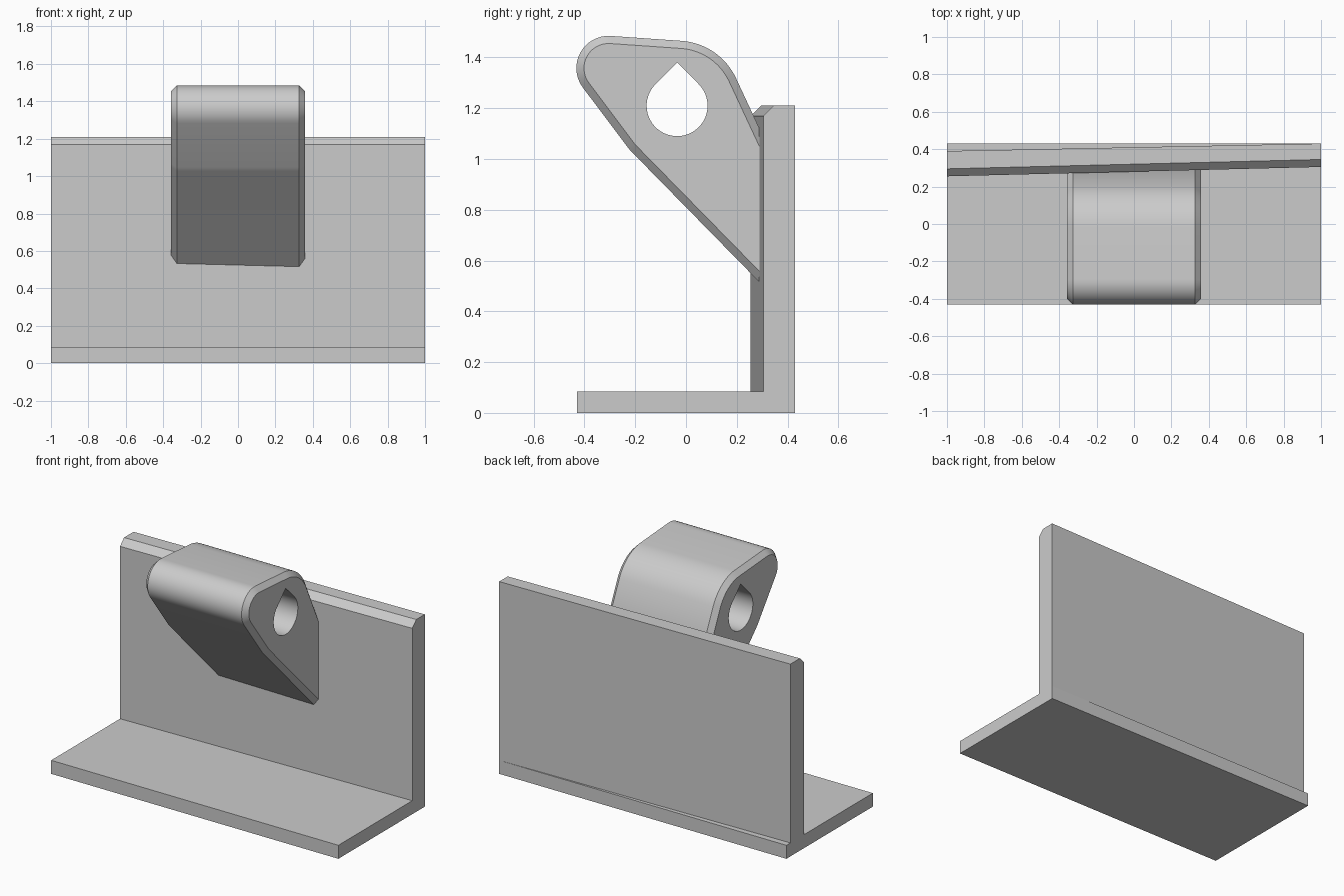
import bpy
import bmesh
from math import cos, sin, radians, sqrt

default = bpy.data.objects.get("Cube")
if default:
    bpy.data.objects.remove(default, do_unlink=True)

grey = bpy.data.materials.new("light grey")
grey.use_nodes = True
colour = (0.6, 0.6, 0.6, 1)
grey.diffuse_color = colour
grey.node_tree.nodes["Principled BSDF"].inputs["Base Color"].default_value = colour


def loft(name, sections):
    """Solid skinned through (x, [(y, z), ...]) sections, capped at both ends."""
    bm = bmesh.new()
    rings = [[bm.verts.new((x, y, z)) for y, z in pts] for x, pts in sections]
    for a, b in zip(rings, rings[1:]):
        for i in range(len(a)):
            j = (i + 1) % len(a)
            bm.faces.new((a[i], a[j], b[j], b[i]))
    bm.faces.new(rings[0])
    bm.faces.new(rings[-1])
    bmesh.ops.recalc_face_normals(bm, faces=bm.faces)
    mesh = bpy.data.meshes.new(name)
    bm.to_mesh(mesh)
    bm.free()
    mesh.materials.append(grey)
    obj = bpy.data.objects.new(name, mesh)
    bpy.context.collection.objects.link(obj)
    return obj


def arc(cy, cz, r, start, end, steps=16):
    angles = [radians(start + (end - start) * i / steps) for i in range(steps + 1)]
    return [(cy + r * cos(a), cz + r * sin(a)) for a in angles]


def wall_section(front, back):
    chamfer = 0.04
    return [(front, BASE_TOP), (back, BASE_TOP), (back, TOP),
            (front + chamfer, TOP), (front, TOP - chamfer)]


# Base plate and slightly skewed upright wall
BASE_TOP, TOP = 0.085, 1.21
plate = [(-0.43, 0), (0.43, 0), (0.43, BASE_TOP), (-0.43, BASE_TOP)]
loft("base_plate", [(-1, plate), (1, plate)])
loft("back_wall", [(-1, wall_section(0.255, 0.39)), (1, wall_section(0.305, 0.43))])

# Lug outline: three tangent arcs joined by straight runs into the wall
HOLE_Y, HOLE_Z = -0.035, 1.21
ROOT_Y = 0.30


def lug_outline(inset):
    pts = arc(HOLE_Y, HOLE_Z, 0.256 - inset, 25, 86)
    pts += arc(-0.305, 1.358, 0.127 - inset, 86, 216.5)
    pts += arc(-0.071, 1.168, 0.2 - inset, 216.5, 225.6, 6)
    y, z = pts[0]
    upper = (ROOT_Y, z - (ROOT_Y - y) / sin(radians(25)) * cos(radians(25)))
    y, z = pts[-1]
    lower = (ROOT_Y, z - (ROOT_Y - y) * 1.02)
    return [upper] + pts + [lower]


BEVEL = 0.03
outer, inner = lug_outline(0), lug_outline(BEVEL)
lug = loft("lug", [(-0.357, inner), (-0.357 + BEVEL, outer),
                   (0.357 - BEVEL, outer), (0.357, inner)])

# Teardrop hole through the lug
radius = 0.12
teardrop = arc(HOLE_Y, HOLE_Z, radius, 135, 405, 40)
teardrop.append((HOLE_Y, HOLE_Z + radius * sqrt(2)))
cutter = loft("hole_cutter", [(-0.5, teardrop), (0.5, teardrop)])
cutter.hide_render = True
cut = lug.modifiers.new("hole", 'BOOLEAN')
cut.operation = 'DIFFERENCE'
cut.solver = 'EXACT'
cut.object = cutter
bpy.ops.object.select_all(action='DESELECT')
lug.select_set(True)
bpy.context.view_layer.objects.active = lug
bpy.ops.object.modifier_apply(modifier=cut.name)
bpy.data.objects.remove(cutter, do_unlink=True)
bpy.ops.object.shade_smooth_by_angle(angle=radians(30))
